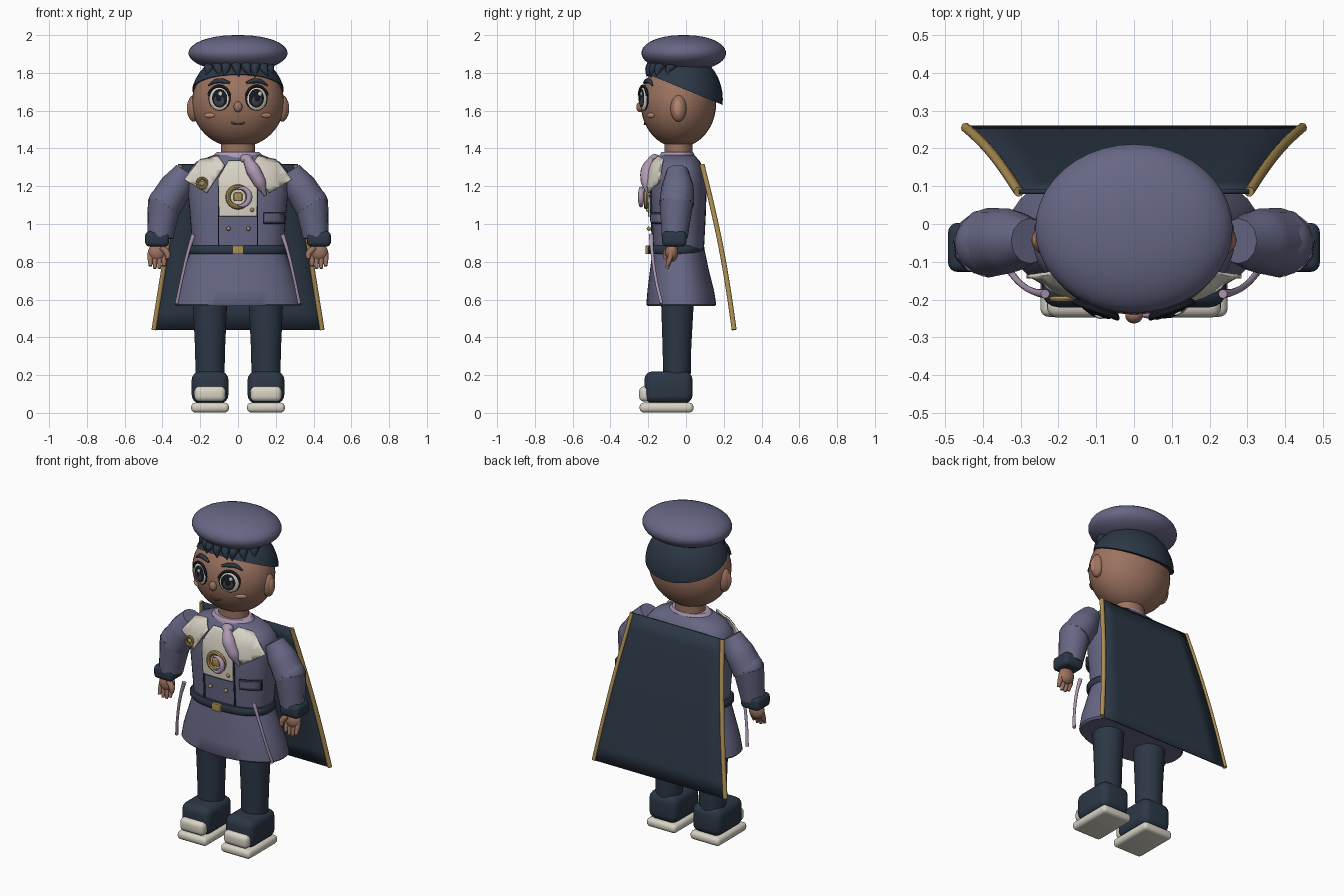
import bpy, bmesh
from math import sin, cos, pi, atan2, radians, sqrt
from mathutils import Vector, Matrix

if "Cube" in bpy.data.objects:
    bpy.data.objects.remove(bpy.data.objects["Cube"])


def colour(name, r, g, b):
    m = bpy.data.materials.new(name)
    m.use_nodes = True
    m.diffuse_color = (r, g, b, 1)
    m.node_tree.nodes["Principled BSDF"].inputs["Base Color"].default_value = (r, g, b, 1)
    return m


COAT = colour("slate violet", .135, .135, .235)
NAVY = colour("dark navy", .025, .039, .061)
SKIN = colour("brown skin", .33, .17, .115)
CREAM = colour("cream", .69, .65, .56)
GOLD = colour("old gold", .42, .275, .085)
LILAC = colour("lilac", .42, .32, .45)
BLACK = colour("ink black", .008, .010, .016)
BLUSH = colour("blush", .47, .24, .16)
LIP = colour("lip brown", .13, .045, .033)
IRIS = colour("iris grey", .05, .056, .072)


def finish(bm, name, mat):
    bmesh.ops.recalc_face_normals(bm, faces=bm.faces)
    me = bpy.data.meshes.new(name)
    bm.to_mesh(me)
    bm.free()
    me.materials.append(mat)
    ob = bpy.data.objects.new(name, me)
    bpy.context.collection.objects.link(ob)
    return ob


def blob(name, loc, r, mat, turn=0, cut=None):
    bm = bmesh.new()
    bmesh.ops.create_uvsphere(bm, u_segments=32, v_segments=20, radius=1)
    m = Matrix.Translation(loc) @ Matrix.Rotation(turn, 4, 'Z') @ Matrix.Diagonal((*r, 1))
    bmesh.ops.transform(bm, matrix=m, verts=bm.verts)
    if cut:
        res = bmesh.ops.bisect_plane(bm, geom=bm.verts[:] + bm.edges[:] + bm.faces[:],
                                     plane_co=cut[0], plane_no=cut[1], clear_inner=True)
        rim = [e for e in res["geom_cut"] if isinstance(e, bmesh.types.BMEdge)]
        bmesh.ops.edgeloop_fill(bm, edges=rim)
    return finish(bm, name, mat)


def box(name, loc, size, mat, bevel=.01):
    bm = bmesh.new()
    bmesh.ops.create_cube(bm, size=1)
    bmesh.ops.transform(bm, matrix=Matrix.Translation(loc) @ Matrix.Diagonal((*size, 1)), verts=bm.verts)
    bmesh.ops.bevel(bm, geom=bm.edges[:], offset=bevel, segments=4, profile=.5, affect='EDGES')
    return finish(bm, name, mat)


def loft(name, rows, mat, cx=0, power=2.0, n=40):
    # rows hold height, half width, half depth, centre y
    bm, rings = bmesh.new(), []
    soft = lambda v: (1 if v > 0 else -1) * abs(v) ** (2 / power)
    for z, rx, ry, cy in rows:
        rings.append([bm.verts.new((cx + rx * soft(cos(2 * pi * i / n)), cy + ry * soft(sin(2 * pi * i / n)), z))
                      for i in range(n)])
    for a, b in zip(rings, rings[1:]):
        for i in range(n):
            bm.faces.new((a[i], a[(i + 1) % n], b[(i + 1) % n], b[i]))
    bm.faces.new(rings[0])
    bm.faces.new(rings[-1])
    return finish(bm, name, mat)


def tube(name, pts, mat):
    # pts hold x, y, z, radius
    cu = bpy.data.curves.new(name, 'CURVE')
    cu.dimensions, cu.bevel_depth, cu.bevel_resolution = '3D', 1, 4
    cu.use_fill_caps, cu.resolution_u = True, 6
    sp = cu.splines.new('BEZIER')
    sp.bezier_points.add(len(pts) - 1)
    for p, (x, y, z, r) in zip(sp.bezier_points, pts):
        p.co, p.radius = (x, y, z), r
        p.handle_left_type = p.handle_right_type = 'AUTO'
    cu.materials.append(mat)
    ob = bpy.data.objects.new(name, cu)
    bpy.context.collection.objects.link(ob)
    bpy.ops.object.select_all(action='DESELECT')
    ob.select_set(True)
    bpy.context.view_layer.objects.active = ob
    bpy.ops.object.convert(target='MESH')


TORSO = [(.86, .24, .135, -.04), (1.05, .255, .145, -.04), (1.2, .268, .15, -.04),
         (1.28, .265, .135, -.04), (1.33, .22, .115, -.04), (1.365, .13, .09, -.045)]
BULGE = 2.6


def chest_y(x, z):
    for a, b in zip(TORSO, TORSO[1:]):
        if z <= b[0] or b is TORSO[-1]:
            t = min(1, (z - a[0]) / (b[0] - a[0]))
            rx, ry = a[1] + t * (b[1] - a[1]), a[2] + t * (b[2] - a[2])
            k = min(.93, abs(x) / rx)
            return -.04 - ry * (1 - k ** BULGE) ** (1 / BULGE)


def plate(name, pts, mat, lift=.012, thick=.01):
    # flat outline bent over the chest
    bm = bmesh.new()
    bm.faces.new([bm.verts.new((x, 0, z)) for x, z in pts])
    for axis in (Vector((1, 0, 0)), Vector((0, 0, 1))):
        for i in range(-10, 46):
            bmesh.ops.bisect_plane(bm, geom=bm.verts[:] + bm.edges[:] + bm.faces[:],
                                   plane_co=axis * i * .03, plane_no=axis)
    for v in bm.verts:
        v.co.y = chest_y(v.co.x, v.co.z) - lift
    ob = finish(bm, name, mat)
    mod = ob.modifiers.new("thickness", 'SOLIDIFY')
    mod.thickness, mod.offset = thick, 0


def ring(name, x, y, z, major, minor, mat):
    bpy.ops.mesh.primitive_torus_add(location=(x, y, z), rotation=(pi / 2, 0, 0), major_radius=major,
                                     minor_radius=minor, major_segments=32, minor_segments=8)
    bpy.context.object.name = name
    bpy.context.object.data.materials.append(mat)


def face_y(x, z):
    return -.04 - .2 * sqrt(max(0, 1 - (x / .245) ** 2 - ((z - 1.64) / .235) ** 2))


# Coat, belt, collar and neck
loft("coat_body", TORSO, COAT, power=BULGE)
loft("coat_skirt", [(.565, .325, .178, -.025), (.575, .335, .185, -.025), (.65, .32, .176, -.028),
                    (.76, .283, .155, -.035), (.88, .243, .135, -.04)], COAT, power=2.2)
loft("belt", [(.84, .255, .143, -.052), (.85, .263, .15, -.052), (.875, .263, .15, -.052),
              (.885, .255, .143, -.052)], NAVY, power=2.3)
box("belt_buckle", (0, -.205, .863), (.06, .02, .045), GOLD, .004)
loft("neck", [(1.34, .09, .075, -.04), (1.46, .09, .075, -.04)], SKIN)
loft("collar", [(1.345, .135, .095, -.048), (1.365, .13, .093, -.048), (1.38, .112, .083, -.046)], LILAC)

# Head, hair and beret
blob("head", (0, -.04, 1.64), (.245, .2, .235), SKIN)
blob("hair_cap", (0, -.02, 1.66), (.25, .215, .245), NAVY, cut=((0, 0, 1.71), (0, .41, 1)))
loft("beret", [(1.905 + .095 * sin(a), .262 * cos(a) ** .9, .224 * cos(a) ** .9, -.012)
               for a in [radians(d) for d in range(-85, 90, 10)]], COAT)
for x, low, lean in ((-.15, 1.79, -.02), (-.11, 1.775, .02), (-.06, 1.785, -.015), (-.01, 1.78, .015),
                     (.04, 1.785, .03), (.09, 1.775, .0), (.13, 1.785, .03), (.165, 1.79, .02)):
    y = face_y(x, 1.81) - .018
    tube("fringe_lock", [(x, y + .03, 1.86, .03), (x + lean * .3, y, 1.82, .022),
                         (x + lean, y - .012, low, .002)], NAVY)

# Face
blob("nose", (0, -.243, 1.62), (.023, .02, .028), SKIN)
tube("mouth", [(x, face_y(x, 1.53) - .002, 1.528 + 8 * x * x, .005) for x in (-.036, -.018, 0, .018, .036)], LIP)
for s in (-1, 1):
    ex, ez = s * .098, 1.665
    ey, turn = face_y(ex, ez), s * .36
    out = Vector((sin(turn), -cos(turn), 0))
    side = Vector((cos(turn), sin(turn), 0))

    def on_eye(dx, dz, d):
        return Vector((ex, ey, ez + dz)) + side * dx + out * d

    blob("eye_rim", on_eye(0, .002, 0), (.063, .012, .067), BLACK, turn)
    blob("eye_white", on_eye(0, -.002, .003), (.056, .014, .061), CREAM, turn)
    blob("pupil_ring", on_eye(-s * .004, 0, .009), (.044, .012, .05), BLACK, turn)
    blob("iris", on_eye(-s * .004, -.008, .012), (.034, .011, .036), IRIS, turn)
    blob("pupil", on_eye(-s * .004, 0, .016), (.02, .009, .024), BLACK, turn)
    blob("eye_glint", on_eye(.012, .024, .02), (.011, .005, .012), CREAM, turn)
    lash = [on_eye(.062 * cos(a), .066 * sin(a), .006) for a in [radians(d) for d in range(15, 170, 25)]]
    tube("upper_lash", [(*p, .007) for p in lash], BLACK)
    brow = [(.045, 1.748, .006), (.08, 1.757, .013), (.12, 1.755, .012), (.158, 1.733, .004)]
    tube("eyebrow", [(s * x, face_y(x, z) - .008, z, r) for x, z, r in brow], NAVY)
    blob("cheek", (s * .152, face_y(.152, 1.575) - .001, 1.575), (.034, .008, .013), BLUSH, s * .6)
    blob("ear", (s * .235, -.04, 1.612), (.034, .042, .07), SKIN)
    blob("ear_inner", (s * .257, -.043, 1.612), (.014, .024, .045), BLUSH)

# Arms and hands
for s in (-1, 1):
    tube("upper_sleeve", [(s * .275, -.045, 1.28, .06), (s * .33, -.045, 1.195, .086),
                          (s * .388, -.05, 1.1, .092)], COAT)
    blob("elbow", (s * .385, -.05, 1.115), (.09, .085, .085), COAT)
    tube("lower_sleeve", [(s * .388, -.05, 1.12, .09), (s * .412, -.06, .93, .07)], COAT)
    box("cuff", (s * .428, -.062, .921), (.128, .13, .082), NAVY, .025)
    blob("palm", (s * .428, -.075, .85), (.048, .034, .05), SKIN)
    for i in range(4):
        x = s * (.392 + .024 * i)
        low = .765 + (.012 if i in (0, 3) else 0)
        tube("finger", [(x, -.075, .85, .014), (x, -.088, .81, .014), (x, -.1, low, .009)], SKIN)
    tube("thumb", [(s * .405, -.095, .875, .016), (s * .375, -.105, .845, .017), (s * .372, -.11, .815, .011)], SKIN)

# Legs and shoes
for s in (-1, 1):
    loft("leg", [(.15, .075, .072, -.048), (.35, .08, .076, -.048), (.62, .092, .088, -.045)], NAVY, cx=s * .148)
    box("shoe_upper", (s * .148, -.093, .135), (.194, .255, .17), NAVY, .045)
    box("shoe_sole", (s * .148, -.103, .028), (.2, .285, .052), CREAM, .022)
    box("toe_cap", (s * .148, -.215, .1), (.165, .066, .082), CREAM, .028)

# Cape with gold edges
def cape_edge(t):
    return .305 + .14 * t, .085 + .17 * t + .015 * sin(pi * t), 1.315 - .875 * t


bm = bmesh.new()
rows = []
for i in range(11):
    w, y, z = cape_edge(i / 10)
    rows.append([bm.verts.new((w * k / 4, y, z)) for k in range(-4, 5)])
for a, b in zip(rows, rows[1:]):
    for k in range(8):
        bm.faces.new((a[k], a[k + 1], b[k + 1], b[k]))
cape = finish(bm, "cape", NAVY)
mod = cape.modifiers.new("thickness", 'SOLIDIFY')
mod.thickness, mod.offset = .012, 0
for s in (-1, 1):
    tube("cape_trim", [(s * w, y, z, .013) for w, y, z in map(cape_edge, (0, .25, .5, .75, 1))], GOLD)

# Chest panel, lapels, pocket and seams
plate("chest_panel", [(-.1, 1.04), (.1, 1.04), (.105, 1.24), (.05, 1.335), (-.05, 1.335), (-.105, 1.24)], CREAM)
for s in (-1, 1):
    plate("lapel", [(s * x, z) for x, z in ((.105, 1.358), (.2, 1.34), (.285, 1.235), (.165, 1.165), (.07, 1.31))],
          CREAM, .026)
    plate("coat_seam", [(s * x, z) for x, z in ((.1, .885), (.106, .885), (.106, 1.24), (.1, 1.24))], NAVY, .004)
    tube("side_ribbon", [(s * .235, -.185, .945, .012), (s * .262, -.18, .86, .009),
                         (s * .3, -.158, .7, .008), (s * .325, -.13, .58, .009)], LILAC)
plate("pocket_rim", [(.135, 1.0), (.245, 1.0), (.245, 1.06), (.135, 1.06)], NAVY, .006)
plate("pocket", [(.14, 1.005), (.24, 1.005), (.24, 1.053), (.14, 1.053)], COAT, .014)

# Brooch, badge, buttons and neckerchief
ring("brooch_ring", 0, -.21, 1.143, .053, .013, GOLD)
box("brooch_gem", (0, -.213, 1.143), (.045, .02, .045), GOLD, .006)
arc = [radians(d) for d in range(-120, 121, 30)]
tube("brooch_crescent", [(.018 + .042 * cos(a), -.238, 1.143 + .046 * sin(a), .004 + .012 * max(0, cos(a * .75)))
                         for a in arc], LILAC)
ring("badge_ring", -.19, chest_y(.19, 1.215) - .038, 1.215, .026, .008, GOLD)
blob("badge_stud", (-.19, chest_y(.19, 1.215) - .036, 1.215), (.014, .008, .014), GOLD)
for x, z in ((.055, .975), (.075, 1.075), (.078, 1.285), (-.05, .975)):
    blob("button", (x, chest_y(x, z) - .016, z), (.011, .012, .011), GOLD)
blob("scarf_knot", (.045, -.165, 1.345), (.035, .028, .025), LILAC)
tube("scarf_tail", [(.045, -.17, 1.35, .022), (.08, -.202, 1.285, .038), (.115, -.205, 1.22, .034),
                    (.145, -.195, 1.15, .006)], LILAC)

# Smooth shading with crisp edges
bpy.ops.object.select_all(action='DESELECT')
for ob in bpy.context.scene.objects:
    if ob.type == 'MESH':
        ob.select_set(True)
        bpy.context.view_layer.objects.active = ob
bpy.ops.object.shade_smooth_by_angle(angle=radians(40))
